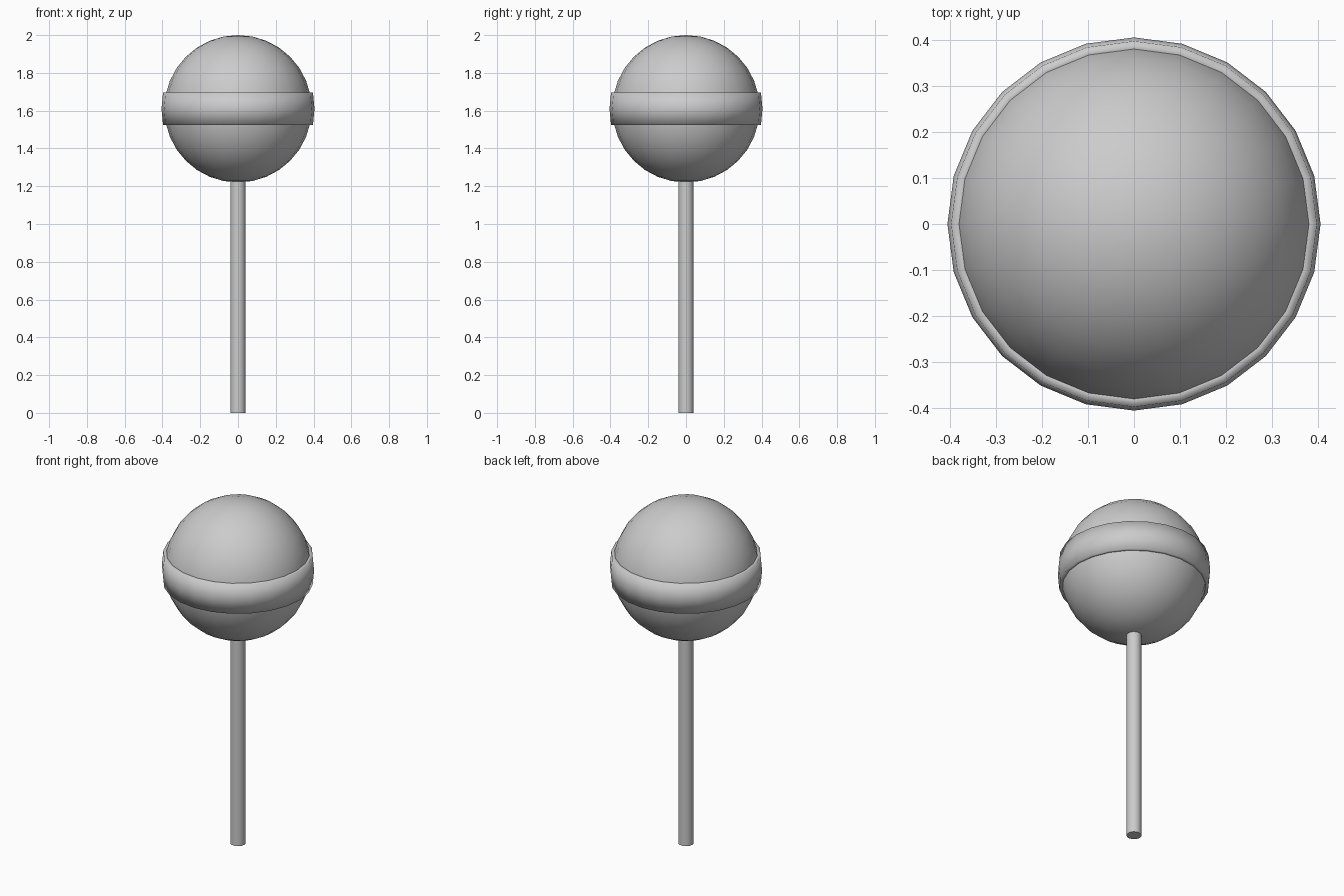
import bpy, bmesh, math

if "Cube" in bpy.data.objects:
    bpy.data.objects.remove(bpy.data.objects["Cube"])

SEGMENTS = 24
CENTRE = 1.61


def lathe(name, profile, z):
    """Revolve a closed (radius, height) profile around the z axis."""
    bm = bmesh.new()
    rings = []
    for i in range(SEGMENTS):
        a = 2 * math.pi * i / SEGMENTS
        rings.append([bm.verts.new((r * math.cos(a), r * math.sin(a), h)) for r, h in profile])
    n = len(profile)
    for i in range(SEGMENTS):
        a, b = rings[i], rings[(i + 1) % SEGMENTS]
        for j in range(n):
            k = (j + 1) % n
            bm.faces.new((a[j], b[j], b[k], a[k]))
    bmesh.ops.recalc_face_normals(bm, faces=bm.faces)
    mesh = bpy.data.meshes.new(name)
    bm.to_mesh(mesh)
    bm.free()
    obj = bpy.data.objects.new(name, mesh)
    bpy.context.collection.objects.link(obj)
    obj.location.z = z
    mesh.shade_smooth()
    return obj


# Candy ball
bpy.ops.mesh.primitive_uv_sphere_add(segments=SEGMENTS, ring_count=16, radius=0.39,
                                     location=(0, 0, CENTRE))
bpy.context.object.name = "candy_ball"
bpy.ops.object.shade_smooth()

# Bulging band around the ball's middle
lathe("candy_band", [(0.37, -0.085), (0.397, -0.085), (0.405, 0.0),
                     (0.397, 0.085), (0.37, 0.085)], CENTRE)

# Stick, pushed a little way into the ball
STICK_TOP = 1.25
bpy.ops.mesh.primitive_cylinder_add(vertices=16, radius=0.04, depth=STICK_TOP,
                                    location=(0, 0, STICK_TOP / 2))
bpy.context.object.name = "stick"
bpy.ops.object.shade_smooth_by_angle(angle=math.radians(40))
